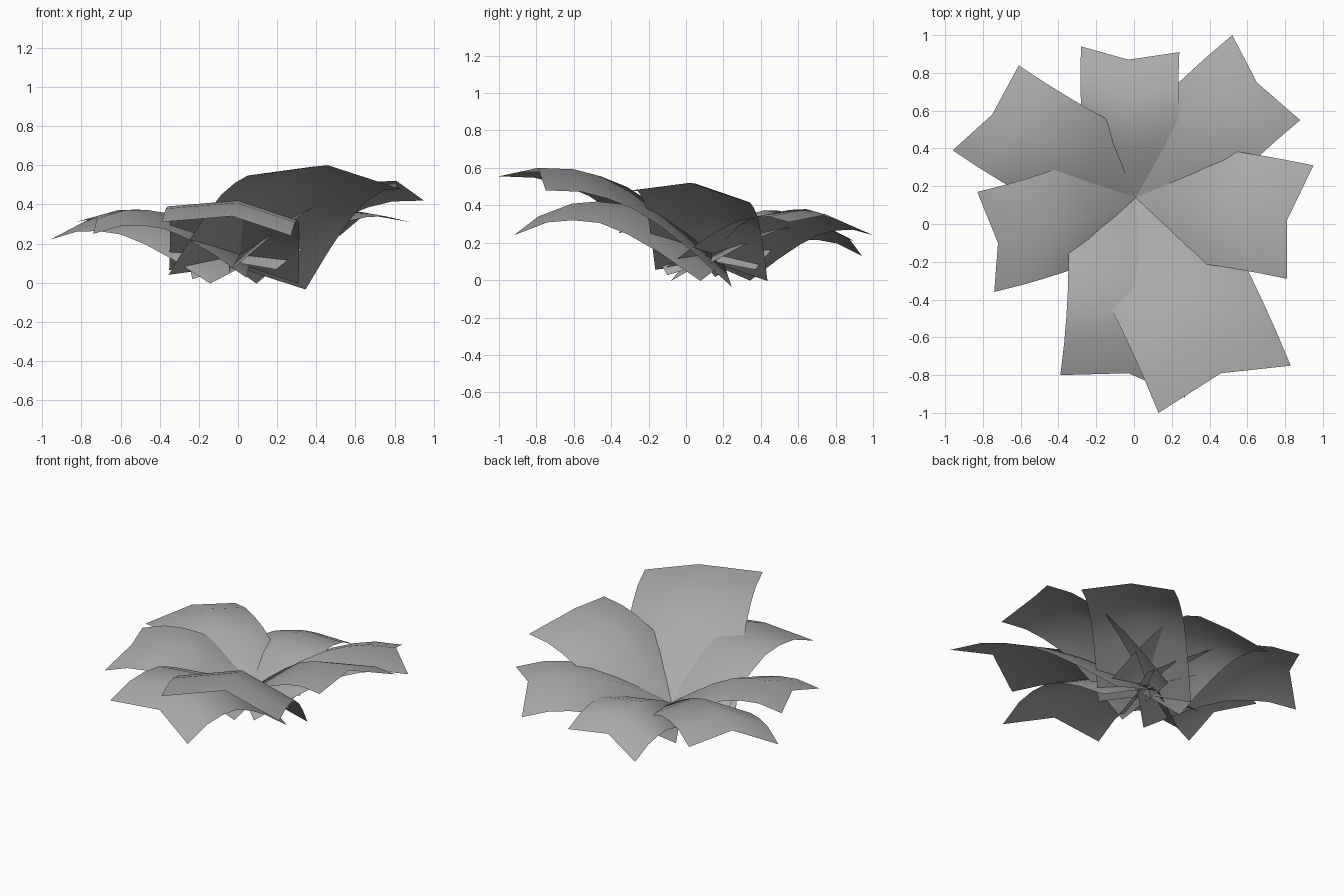
import bpy
import bmesh
from mathutils import Vector

cube = bpy.data.objects.get("Cube")
if cube:
    bpy.data.objects.remove(cube, do_unlink=True)

# One flat grey for every leaf
grey = bpy.data.materials.new("leaf_grey")
grey.use_nodes = True
color = (0.4, 0.4, 0.4, 1)
grey.diffuse_color = color
grey.node_tree.nodes["Principled BSDF"].inputs["Base Color"].default_value = color

# Shared crossing point, and arch of the midrib as (share of length, rise);
# each leaf base runs a little past the crossing point
ROOT = Vector((0.01, 0.14, 0.145))
ARCH = [(-0.08, -0.035), (0.18, 0.07), (0.37, 0.13), (0.54, 0.16),
        (0.69, 0.145), (0.83, 0.105), (1, 0)]


def make_leaf(name, left, mid, right, bend):
    """Sweep a folded cross-section along an arched midrib to the tip."""
    left, mid, right = Vector(left), Vector(mid), Vector(right)
    along = mid - ROOT
    normal = along.cross(left - right).normalized() * along.length * bend
    bm = bmesh.new()
    rows = []
    for share, rise in ARCH:
        rib = ROOT + along * share + normal * rise
        rows.append([bm.verts.new(rib + tip - mid) for tip in (left, mid, right)])
    for a, b in zip(rows, rows[1:]):
        for i in range(2):
            bm.faces.new((a[i], a[i + 1], b[i + 1], b[i]))
    mesh = bpy.data.meshes.new(name)
    bm.to_mesh(mesh)
    bm.free()
    mesh.materials.append(grey)
    mesh.shade_smooth()
    leaf = bpy.data.objects.new(name, mesh)
    bpy.context.collection.objects.link(leaf)


# Tip corners (left, middle, right seen from outside) and strength of arch
make_leaf("back_leaf", (-0.28, 0.94, 0.13), (-0.03, 0.87, 0.225), (0.24, 0.91, 0.20), 1.05)
make_leaf("back_left_leaf", (0.52, 1.0, 0.24), (0.65, 0.75, 0.35), (0.88, 0.55, 0.31), 0.7)
make_leaf("left_leaf", (0.95, 0.31, 0.42), (0.81, 0.02, 0.52), (0.81, -0.29, 0.48), 0.7)
make_leaf("front_left_leaf", (0.83, -0.75, 0.48), (0.46, -0.79, 0.60), (0.13, -1.0, 0.555), 0.65)
make_leaf("front_leaf", (0.27, -0.92, 0.24), (-0.03, -0.79, 0.34), (-0.39, -0.80, 0.31), 1.05)
make_leaf("right_leaf", (-0.74, -0.36, 0.25), (-0.72, -0.10, 0.33), (-0.83, 0.17, 0.31), 0.9)
make_leaf("back_right_leaf", (-0.96, 0.39, 0.22), (-0.75, 0.58, 0.33), (-0.61, 0.84, 0.28), 0.8)
